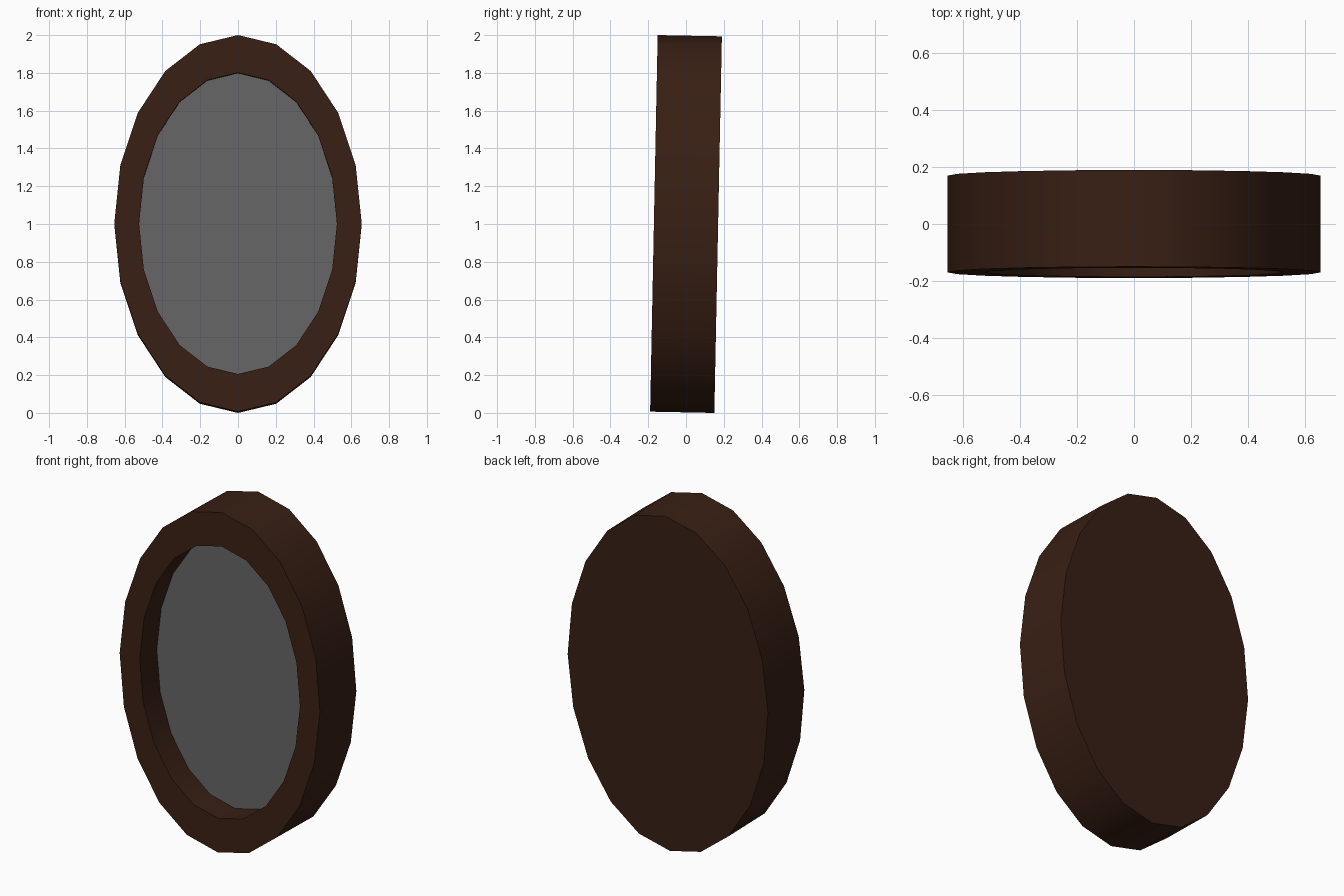
import bpy, bmesh
from math import sin, cos, tau, radians
from mathutils import Matrix

if "Cube" in bpy.data.objects:
    bpy.data.objects.remove(bpy.data.objects["Cube"])

SIDES = 20
RX, RZ, DEPTH, RECESS, INNER = 0.655, 0.997, 0.34, 0.16, 0.8
TILT = Matrix.Translation((0, 0, 1)) @ Matrix.Rotation(radians(-1.15), 4, 'X')


def material(name, color):
    mat = bpy.data.materials.new(name)
    mat.diffuse_color = color
    mat.use_nodes = True
    mat.node_tree.nodes["Principled BSDF"].inputs["Base Color"].default_value = mat.diffuse_color
    return mat


def ring(bm, scale, y):
    return [bm.verts.new((RX * scale * sin(tau * i / SIDES), y,
                          RZ * scale * cos(tau * i / SIDES))) for i in range(SIDES)]


def bridge(bm, a, b):
    for i in range(SIDES):
        j = (i + 1) % SIDES
        bm.faces.new((a[i], a[j], b[j], b[i]))


def finish(bm, name, mat):
    mesh = bpy.data.meshes.new(name)
    bm.transform(TILT)
    bm.to_mesh(mesh)
    bm.free()
    mesh.materials.append(mat)
    obj = bpy.data.objects.new(name, mesh)
    bpy.context.collection.objects.link(obj)
    bpy.ops.object.select_all(action='DESELECT')
    obj.select_set(True)
    bpy.context.view_layer.objects.active = obj
    bpy.ops.object.shade_smooth_by_angle(angle=radians(40))
    return obj


# Oval wooden frame: closed back, outer wall, front rim, recess wall
bm = bmesh.new()
front = -DEPTH / 2
rings = [ring(bm, 1, -front), ring(bm, 1, front),
         ring(bm, INNER, front), ring(bm, INNER, front + RECESS)]
for a, b in zip(rings, rings[1:]):
    bridge(bm, a, b)
bm.faces.new(rings[0])
bmesh.ops.recalc_face_normals(bm, faces=bm.faces)
# an open shell: make sure the back cap points backwards
bm.faces.ensure_lookup_table()
if bm.faces[-1].normal.y < 0:
    bmesh.ops.reverse_faces(bm, faces=bm.faces)
finish(bm, "frame", material("dark_wood", (0.04, 0.014, 0.007, 1)))

# Mirror glass set into the recess
bm = bmesh.new()
glass = bm.faces.new(ring(bm, INNER, front + RECESS))
glass.normal_update()
if glass.normal.y > 0:
    glass.normal_flip()
finish(bm, "mirror_glass", material("glass_grey", (0.13, 0.13, 0.13, 1)))
